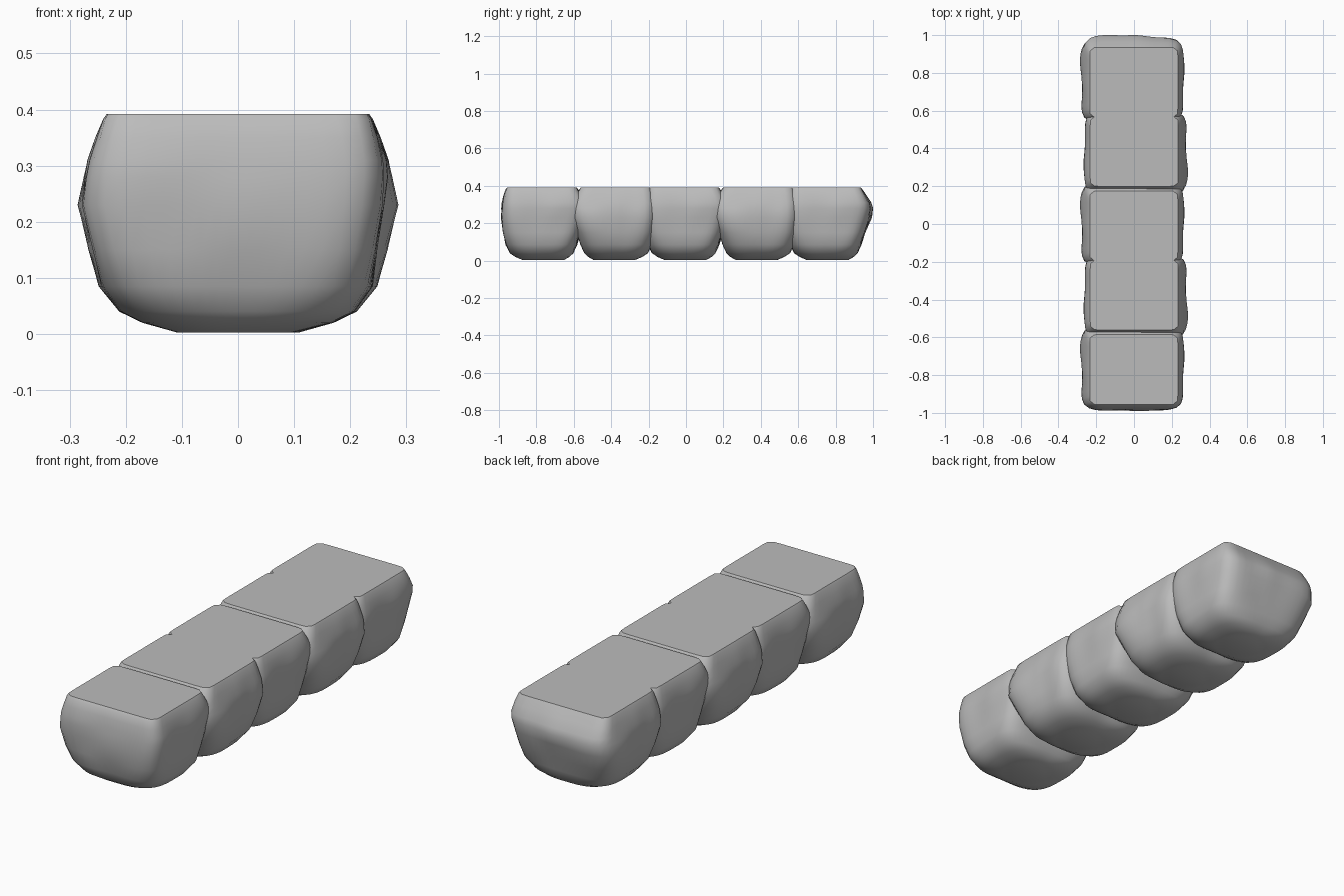
import bpy, bmesh, math
from mathutils import Vector, noise

cube = bpy.data.objects.get("Cube")
if cube:
    bpy.data.objects.remove(cube)

stone = bpy.data.materials.new("stone grey")
stone.use_nodes = True
grey = (0.5, 0.5, 0.5, 1)
stone.diffuse_color = grey
stone.node_tree.nodes["Principled BSDF"].inputs["Base Color"].default_value = grey

SIDES = 64
SPACING = 0.38
# height, left reach, right reach, front reach, back reach, corner squareness
LAYERS = [
    (0.003, 0.11, 0.10, 0.11, 0.11, 2.6),
    (0.02, 0.17, 0.17, 0.15, 0.14, 3),
    (0.04, 0.21, 0.21, 0.18, 0.16, 3.5),
    (0.085, 0.245, 0.24, 0.2, 0.178, 4.5),
    (0.15, 0.262, 0.25, 0.215, 0.2, 5.5),
    (0.23, 0.28, 0.262, 0.225, 0.232, 6),
    (0.28, 0.273, 0.263, 0.222, 0.24, 7),
    (0.31, 0.266, 0.26, 0.218, 0.232, 8),
    (0.35, 0.252, 0.25, 0.21, 0.207, 10),
    (0.383, 0.24, 0.238, 0.2, 0.185, 14),
    (0.392, 0.234, 0.232, 0.193, 0.178, 18),
]


def ring_point(layer, i):
    """Point on a rounded rectangle with a different reach on each side."""
    z, left, right, front, back, power = layer
    a = math.tau * (i + 0.5) / SIDES
    c, s = math.cos(a), math.sin(a)
    r = (abs(c) ** power + abs(s) ** power) ** (-1 / power)
    p = Vector((c * r * (right if c > 0 else left), s * r * (back if s > 0 else front), z))
    # Soft hewn unevenness, fading out towards the flat top and bottom
    fade = max(0, math.sin(math.pi * z / 0.392))
    lump = 0.012 * fade * noise.noise(p * 7)
    # Bulge of the back face leans to one side
    if s > 0:
        p.y -= 0.06 * fade * max(0, p.x) * s
    return p + Vector((c, s, 0)) * lump


def build_block(name, y, turned):
    bm = bmesh.new()
    rings = [[bm.verts.new(ring_point(layer, i)) for i in range(SIDES)] for layer in LAYERS]
    for low, high in zip(rings, rings[1:]):
        for i in range(SIDES):
            j = (i + 1) % SIDES
            bm.faces.new((low[i], low[j], high[j], high[i]))
    bm.faces.new(rings[-1])
    bm.faces.new(rings[0][::-1])
    mesh = bpy.data.meshes.new(name)
    bm.to_mesh(mesh)
    bm.free()
    mesh.materials.append(stone)
    block = bpy.data.objects.new(name, mesh)
    bpy.context.collection.objects.link(block)
    block.location.y = y
    block.rotation_euler.z = math.pi if turned else 0
    bpy.ops.object.select_all(action="DESELECT")
    block.select_set(True)
    bpy.context.view_layer.objects.active = block
    bpy.ops.object.shade_smooth_by_angle(angle=math.radians(40))


# Row of five blocks, every other one turned around
for n in range(5):
    build_block(f"stone_block_{n + 1}", (n - 2) * SPACING - 0.003, n % 2 == 1)
